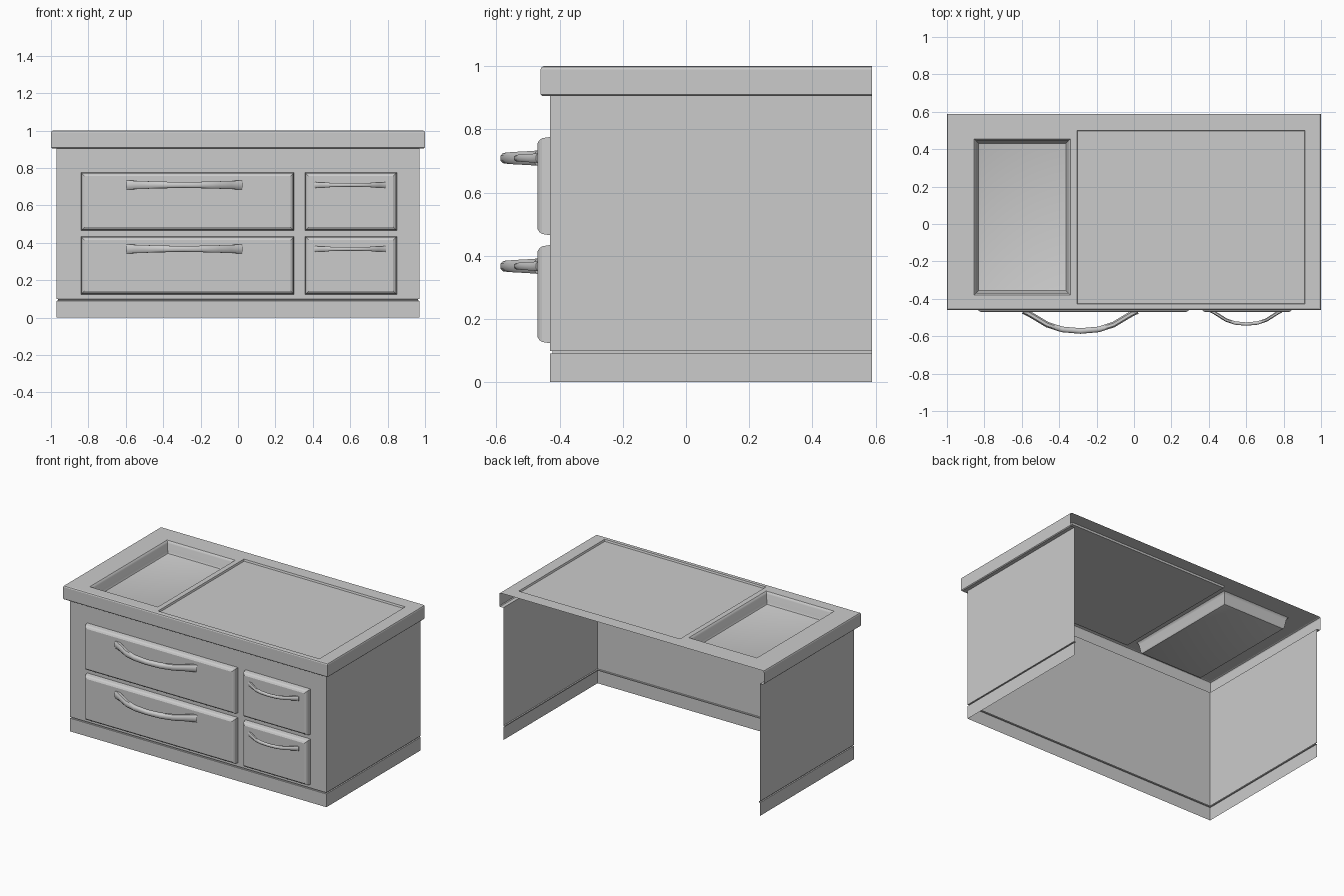
import bpy, bmesh, math

if "Cube" in bpy.data.objects:
    bpy.data.objects.remove(bpy.data.objects["Cube"])

BACK, FRONT, HALF = 0.588, -0.43, 0.97


def finish(bm, name, smooth_angle=None):
    me = bpy.data.meshes.new(name)
    bm.to_mesh(me)
    bm.free()
    ob = bpy.data.objects.new(name, me)
    bpy.context.collection.objects.link(ob)
    if smooth_angle:
        bpy.ops.object.select_all(action='DESELECT')
        ob.select_set(True)
        bpy.context.view_layer.objects.active = ob
        bpy.ops.object.shade_smooth_by_angle(angle=math.radians(smooth_angle))
    return ob


def loft(bm, rings, closed=True, cap_start=False, cap_end=False):
    vs = [[bm.verts.new(p) for p in r] for r in rings]
    n = len(vs[0])
    for a, b in zip(vs, vs[1:]):
        for j in range(n if closed else n - 1):
            k = (j + 1) % n
            bm.faces.new((a[j], a[k], b[k], b[j]))
    if cap_start:
        bm.faces.new(vs[0][::-1])
    if cap_end:
        bm.faces.new(vs[-1])


def rect(x0, x1, y0, y1, i):
    return [(x0 + i, y0 + i), (x1 - i, y0 + i), (x1 - i, y1 - i), (x0 + i, y1 - i)]


def shell(name, profile):
    # sheet wall around the right, front and left sides; the back stays open
    bm = bmesh.new()
    rings = []
    for d, z in profile:
        x, y = HALF + d, FRONT - d
        rings.append([(-x, BACK, z), (-x, y, z), (x, y, z), (x, BACK, z)])
    loft(bm, rings, closed=False)
    return finish(bm, name)


# cabinet walls with the groove above the plinth
shell("cabinet_walls", [(0, 0), (0, 0.09), (-0.008, 0.091), (-0.008, 0.098),
                        (0, 0.099), (0, 0.905)])
# overhanging worktop edge
shell("worktop_edge", [(0, 0.905), (0.025, 0.905), (0.03, 0.91),
                       (0.03, 0.99), (0.027, 0.997), (0.02, 1.0)])

# worktop sheet with two openings, each lined by a recess
basin = (-0.855, -0.34, -0.38, 0.455)
panel = (-0.305, 0.915, -0.428, 0.50)
xs = [-0.99, basin[0], basin[1], panel[0], panel[1], 0.99]
ys = [-0.45, panel[2], basin[2], basin[3], panel[3], BACK]
bm = bmesh.new()
grid = [[bm.verts.new((x, y, 1.0)) for y in ys] for x in xs]
for i in range(5):
    for j in range(5):
        cx, cy = (xs[i] + xs[i + 1]) / 2, (ys[j] + ys[j + 1]) / 2
        if any(h[0] < cx < h[1] and h[2] < cy < h[3] for h in (basin, panel)):
            continue
        bm.faces.new((grid[i][j], grid[i + 1][j], grid[i + 1][j + 1], grid[i][j + 1]))
finish(bm, "worktop_surface")


def recess(name, hole, profile, angle=None):
    bm = bmesh.new()
    loft(bm, [[(x, y, z) for x, y in rect(*hole, i)] for i, z in profile], cap_end=True)
    return finish(bm, name, angle)


recess("sink_basin", basin, [(0, 1), (0.006, 0.994), (0.01, 0.985), (0.018, 0.935),
                             (0.024, 0.924), (0.035, 0.92)], 40)
recess("worktop_panel", panel, [(0, 1), (0.004, 0.988)])


def drawer(name, x0, x1, z0, z1):
    bm = bmesh.new()
    prof = [(0, FRONT), (0.004, -0.455), (0.010, -0.464), (0.020, -0.470)]
    loft(bm, [[(x, y, z) for x, z in rect(x0, x1, z0, z1, i)] for i, y in prof],
         cap_end=True)
    return finish(bm, name)


def handle(name, cx, cz, half, peak, thick, h_end, h_mid):
    # bowed bar: (position along, share of bow), flaring towards its ends
    side = [(1, 0), (0.92, 0.1), (0.8, 0.3), (0.58, 0.68), (0.32, 0.92)]
    path = [(-t, b) for t, b in side] + [(0, 1)] + side[::-1]
    pts = [(cx + t * half, -0.466 + b * (peak + 0.466)) for t, b in path]
    bm = bmesh.new()
    rings = []
    for k, (x, y) in enumerate(pts):
        xa, ya = pts[max(k - 1, 0)]
        xb, yb = pts[min(k + 1, len(pts) - 1)]
        length = math.hypot(xb - xa, yb - ya)
        nx, ny = -(yb - ya) / length, (xb - xa) / length
        h = (h_mid + (h_end - h_mid) * abs(path[k][0]) ** 1.5) / 2
        w = thick / 2
        sec = [(-w, -h * .5), (-w * .5, -h), (w * .5, -h), (w, -h * .5),
               (w, h * .5), (w * .5, h), (-w * .5, h), (-w, h * .5)]
        rings.append([(x + nx * u, y + ny * u, cz + v) for u, v in sec])
    loft(bm, rings, cap_start=True, cap_end=True)
    bmesh.ops.recalc_face_normals(bm, faces=bm.faces)
    return finish(bm, name, 50)


# two rows of a wide and a narrow drawer with handles
for row, z in (("lower", 0.123), ("upper", 0.465)):
    drawer(row + "_wide_drawer", -0.84, 0.30, z, z + 0.311)
    drawer(row + "_narrow_drawer", 0.358, 0.85, z, z + 0.311)
    handle(row + "_wide_handle", -0.287, z + 0.244, 0.305, -0.572, 0.03, 0.048, 0.032)
    handle(row + "_narrow_handle", 0.60, z + 0.244, 0.187, -0.535, 0.018, 0.03, 0.019)
